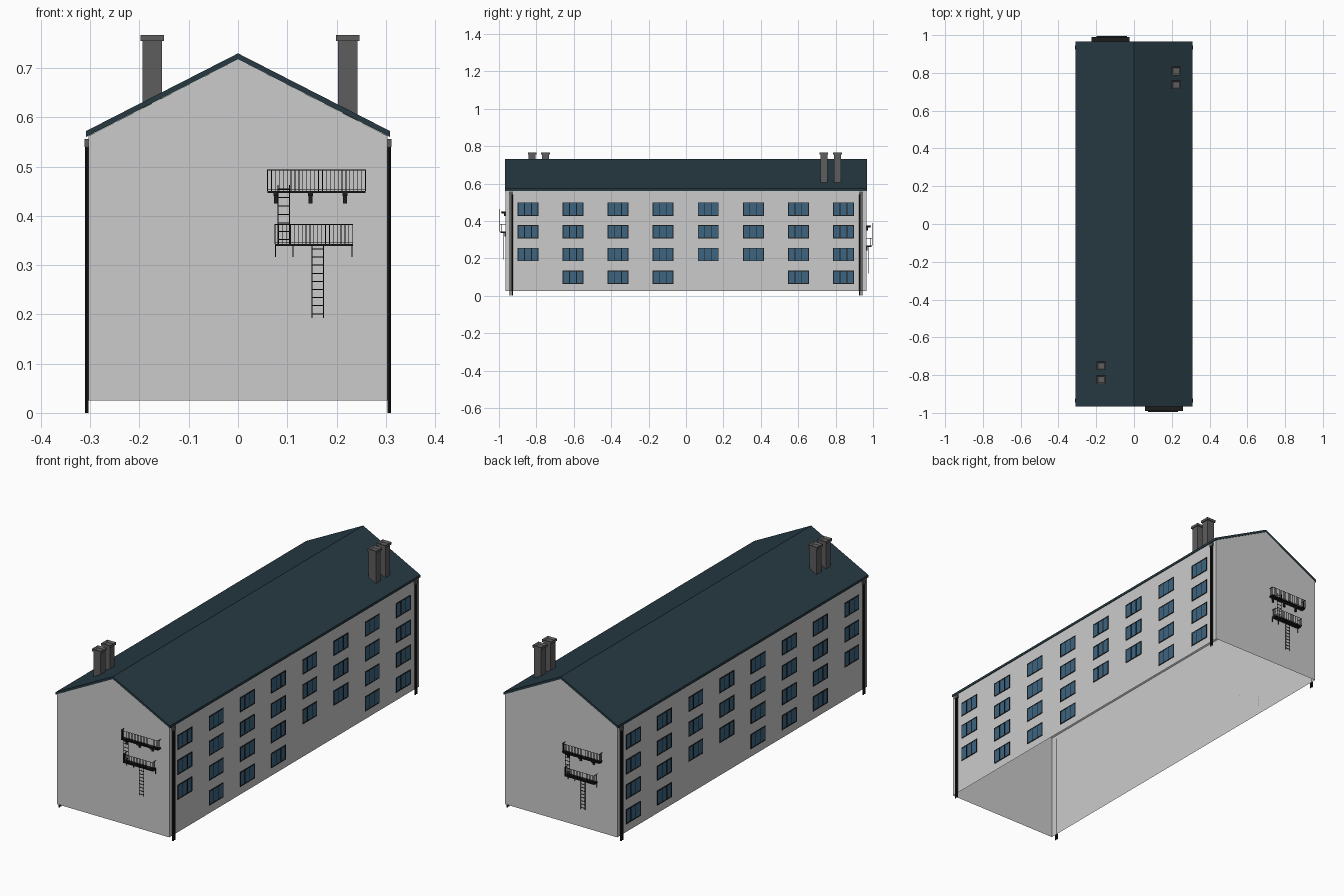
import bpy, bmesh, math
from mathutils import Matrix, Vector

if "Cube" in bpy.data.objects:
    bpy.data.objects.remove(bpy.data.objects["Cube"])


def material(name, rgb):
    m = bpy.data.materials.new(name)
    m.diffuse_color = (*rgb, 1)
    m.use_nodes = True
    m.node_tree.nodes["Principled BSDF"].inputs["Base Color"].default_value = m.diffuse_color
    return m


SLATE = material("slate", (0.02, 0.042, 0.055))
BLACK = material("dark_metal", (0.012, 0.012, 0.012))
STONE = material("dark_stone", (0.11, 0.11, 0.11))
GLASS = material("blue_glass", (0.045, 0.13, 0.22))


def finish(bm, name, mat=None):
    me = bpy.data.meshes.new(name)
    bm.to_mesh(me)
    bm.free()
    if mat:
        me.materials.append(mat)
    ob = bpy.data.objects.new(name, me)
    bpy.context.collection.objects.link(ob)
    return ob


def box(bm, x0, x1, y0, y1, z0, z1):
    c = Vector(((x0 + x1) / 2, (y0 + y1) / 2, (z0 + z1) / 2))
    s = Matrix.Diagonal((abs(x1 - x0), abs(y1 - y0), abs(z1 - z0), 1))
    return bmesh.ops.create_cube(bm, size=1, matrix=Matrix.Translation(c) @ s)["verts"]


def extrude_profile(name, pts, half, mat=None, open_edge=None):
    """Extrude an xz outline along y; open_edge leaves one side face out."""
    bm = bmesh.new()
    a = [bm.verts.new((x, -half, z)) for x, z in pts]
    b = [bm.verts.new((x, half, z)) for x, z in pts]
    n = len(pts)
    bm.faces.new(a)
    bm.faces.new(b[::-1])
    for i in range(n):
        if i != open_edge:
            j = (i + 1) % n
            bm.faces.new((a[j], a[i], b[i], b[j]))
    bmesh.ops.recalc_face_normals(bm, faces=bm.faces)
    return finish(bm, name, mat)


# Walls (open underneath) and gabled roof slab
W, L = 0.304, 0.966
extrude_profile("walls", [(-W, 0.025), (W, 0.025), (W, 0.562), (0, 0.718), (-W, 0.562)],
                L - 0.001, open_edge=0)
extrude_profile("roof", [(-0.309, 0.56), (0, 0.718), (0.309, 0.56),
                         (0.309, 0.572), (0, 0.73), (-0.309, 0.572)], L + 0.001, SLATE)

# Windows: both long sides, some ground floor ones left out
frames, panes = bmesh.new(), bmesh.new()
HW, HH, T = 0.056, 0.036, 0.005
for side in (-1, 1):
    x0, xf, xp = side * W, side * (W + 0.002), side * (W + 0.001)
    for col in range(8):
        y = -0.845 + col * 0.241
        for row in range(4):
            if row == 0 and col in (0, 4, 5):
                continue
            z = 0.099 + row * 0.1215
            box(panes, x0, xp, y - HW, y + HW, z - HH, z + HH)
            for s in (-1, 1):
                box(frames, x0, xf, y + s * HW, y + s * (HW - T), z - HH, z + HH)
                box(frames, x0, xf, y - HW, y + HW, z + s * HH, z + s * (HH - T))
                m = y + s * 0.0185
                box(frames, x0, xf, m - 0.002, m + 0.002, z - HH, z + HH)
finish(frames, "window_frames", BLACK)
finish(panes, "window_panes", GLASS)

# Paired downpipes with a hopper at every corner
pipes, hoppers = bmesh.new(), bmesh.new()
for sx in (-1, 1):
    for sy in (-1, 1):
        for y in (0.929, 0.941):
            bmesh.ops.create_cone(pipes, cap_ends=True, segments=8, radius1=0.0035, radius2=0.0035,
                                  depth=0.545, matrix=Matrix.Translation((sx * 0.3073, sy * y, 0.2725)))
        box(hoppers, sx * W, sx * 0.3115, sy * 0.924, sy * 0.946, 0.54, 0.556)
finish(pipes, "downpipes", BLACK)
finish(hoppers, "rain_hoppers", STONE)

# Two pairs of chimneys with hollow caps
ch = bmesh.new()
for cx, ys, zb in ((0.223, (0.737, 0.81), 0.59), (-0.174, (-0.751, -0.823), 0.61)):
    for cy in ys:
        box(ch, cx - 0.0195, cx + 0.0195, cy - 0.0185, cy + 0.0185, zb, 0.757)
        vs = box(ch, cx - 0.024, cx + 0.024, cy - 0.023, cy + 0.023, 0.755, 0.767)
        top = [f for f in {f for v in vs for f in v.link_faces}
               if all(v.co.z > 0.766 for v in f.verts)]
        bmesh.ops.inset_region(ch, faces=top, thickness=0.01)
        bmesh.ops.translate(ch, verts=top[0].verts, vec=(0, 0, -0.008))
finish(ch, "chimneys", STONE)


# Fire escape pieces, built on the front gable
def platform(bm, x0, x1, out, z, rail_z, step):
    r = 0.0007
    box(bm, x0, x1, -L, out, z - 0.004, z)
    for h in (rail_z, z + 0.004):
        box(bm, x0, x1, out - r, out + r, h - 0.0015, h)
        for x in (x0, x1):
            box(bm, x - r, x + r, -L, out, h - 0.0015, h)
    n = round((x1 - x0) / step)
    for i in range(n + 1):
        x = x0 + (x1 - x0) * i / n
        box(bm, x - r, x + r, out - r, out + r, z, rail_z)
    for x in (x0, x1):
        for k in (1, 2):
            y = out + (-L - out) * k / 3
            box(bm, x - r, x + r, y - r, y + r, z, rail_z)


def ladder(bm, x0, x1, y, z0, z1):
    r = 0.001
    for x in (x0, x1):
        box(bm, x - r, x + r, y - r, y + r, z0, z1)
    n = round((z1 - z0) / 0.017)
    for i in range(n):
        z = z0 + (z1 - z0) * (i + 0.5) / n
        box(bm, x0, x1, y - r, y + r, z - r, z + r)


esc = bmesh.new()
platform(esc, 0.06, 0.259, -0.989, 0.45, 0.494, 0.008)
platform(esc, 0.075, 0.233, -0.994, 0.343, 0.383, 0.008)
ladder(esc, 0.081, 0.105, -0.998, 0.343, 0.463)
ladder(esc, 0.15, 0.174, -0.977, 0.193, 0.341)
for x in (0.077, 0.147, 0.217):
    box(esc, x - 0.005, x + 0.005, -L, -0.986, 0.44, 0.448)
    box(esc, x - 0.004, x + 0.004, -L, -0.974, 0.425, 0.44)
for x in (0.076, 0.112, 0.231):
    box(esc, x - 0.001, x + 0.001, -L, -0.97, 0.317, 0.34)
    box(esc, x - 0.001, x + 0.001, -L, -0.99, 0.336, 0.34)
front = finish(esc, "front_fire_escape", BLACK)

# Same escape on the back gable, turned round and set a little lower
back = bpy.data.objects.new("back_fire_escape", front.data)
bpy.context.collection.objects.link(back)
back.rotation_euler.z = math.pi
back.location = (0.036, 0, -0.075)
